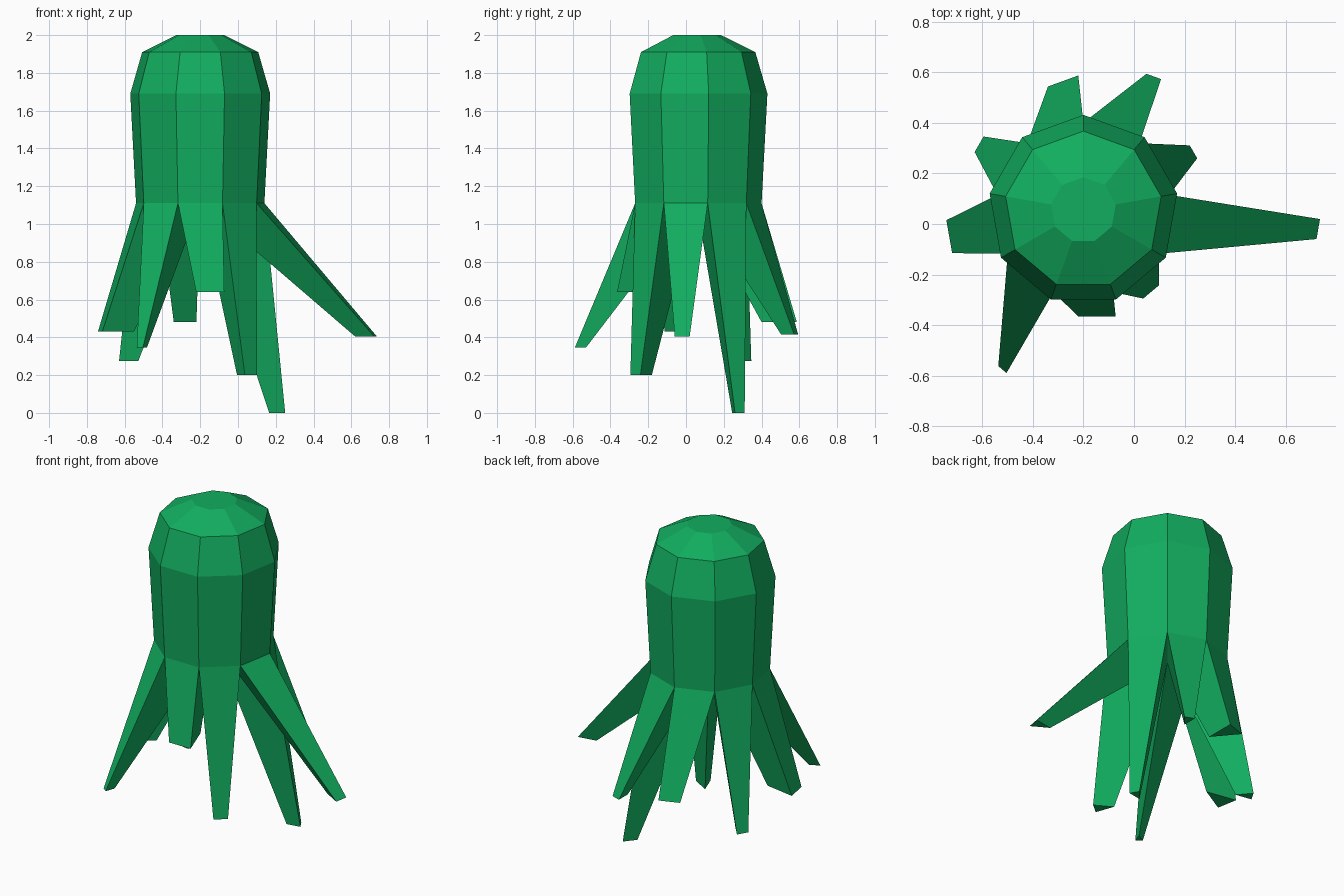
import bpy
from math import cos, sin, radians

cube = bpy.data.objects.get("Cube")
if cube:
    bpy.data.objects.remove(cube, do_unlink=True)

SIDES = 9
CX, CY = -0.2, 0.055
HIP_Z, HIP_R = 1.11, 0.345

green = bpy.data.materials.new("green")
green.use_nodes = True
COLOUR = (0.006, 0.42, 0.115, 1)
green.diffuse_color = COLOUR
green.node_tree.nodes["Principled BSDF"].inputs["Base Color"].default_value = COLOUR


def add_mesh(name, verts, faces):
    mesh = bpy.data.meshes.new(name)
    mesh.from_pydata(verts, [], faces)
    mesh.materials.append(green)
    obj = bpy.data.objects.new(name, mesh)
    bpy.context.collection.objects.link(obj)
    return obj


def polar(radius, degrees, z):
    a = radians(degrees)
    return (CX + radius * cos(a), CY + radius * sin(a), z)


# Domed nine-sided body, open below where the legs join
profile = [(HIP_R, HIP_Z), (0.376, 1.69), (0.312, 1.91), (0.13, 2.0)]
verts = [polar(r, 90 + 360 * i / SIDES, z) for r, z in profile for i in range(SIDES)]
faces = []
for ring in range(len(profile) - 1):
    for i in range(SIDES):
        a, b = ring * SIDES + i, ring * SIDES + (i + 1) % SIDES
        faces.append((a, b, b + SIDES, a + SIDES))
top = (len(profile) - 1) * SIDES
faces.append(tuple(range(top, top + SIDES)))
add_mesh("body", verts, faces)


# Tapered three-sided leg: a wedge of the body shrinking to a triangular foot
def add_leg(name, angle, foot_x, foot_y, foot_z, scale):
    hip = [polar(0, 0, HIP_Z), polar(HIP_R, angle - 20, HIP_Z), polar(HIP_R, angle + 20, HIP_Z)]
    # foot_x, foot_y mark the middle of the foot's outer edge
    edge = polar(HIP_R * cos(radians(20)), angle, 0)
    foot = [(foot_x + (x - edge[0]) * scale, foot_y + (y - edge[1]) * scale, foot_z)
            for x, y, z in hip]
    add_mesh(name, hip + foot,
             [(0, 3, 4, 1), (1, 4, 5, 2), (2, 5, 3, 0), (3, 5, 4)])


legs = [
    ("leg_left", 350, 0.728, -0.02, 0.405, 0.34),
    ("leg_back_left_low", 30, 0.235, 0.285, 0.0, 0.25),
    ("leg_back_left", 70, 0.078, 0.583, 0.415, 0.26),
    ("leg_back_right", 110, -0.28, 0.565, 0.48, 0.54),
    ("leg_back_right_low", 150, -0.612, 0.315, 0.275, 0.3),
    ("leg_right", 190, -0.73, -0.05, 0.43, 0.56),
    ("leg_front_right", 230, -0.52, -0.575, 0.345, 0.18),
    ("leg_front", 270, -0.147, -0.365, 0.64, 0.63),
    ("leg_front_left", 310, 0.068, -0.268, 0.2, 0.35),
]
for leg in legs:
    add_leg(*leg)
